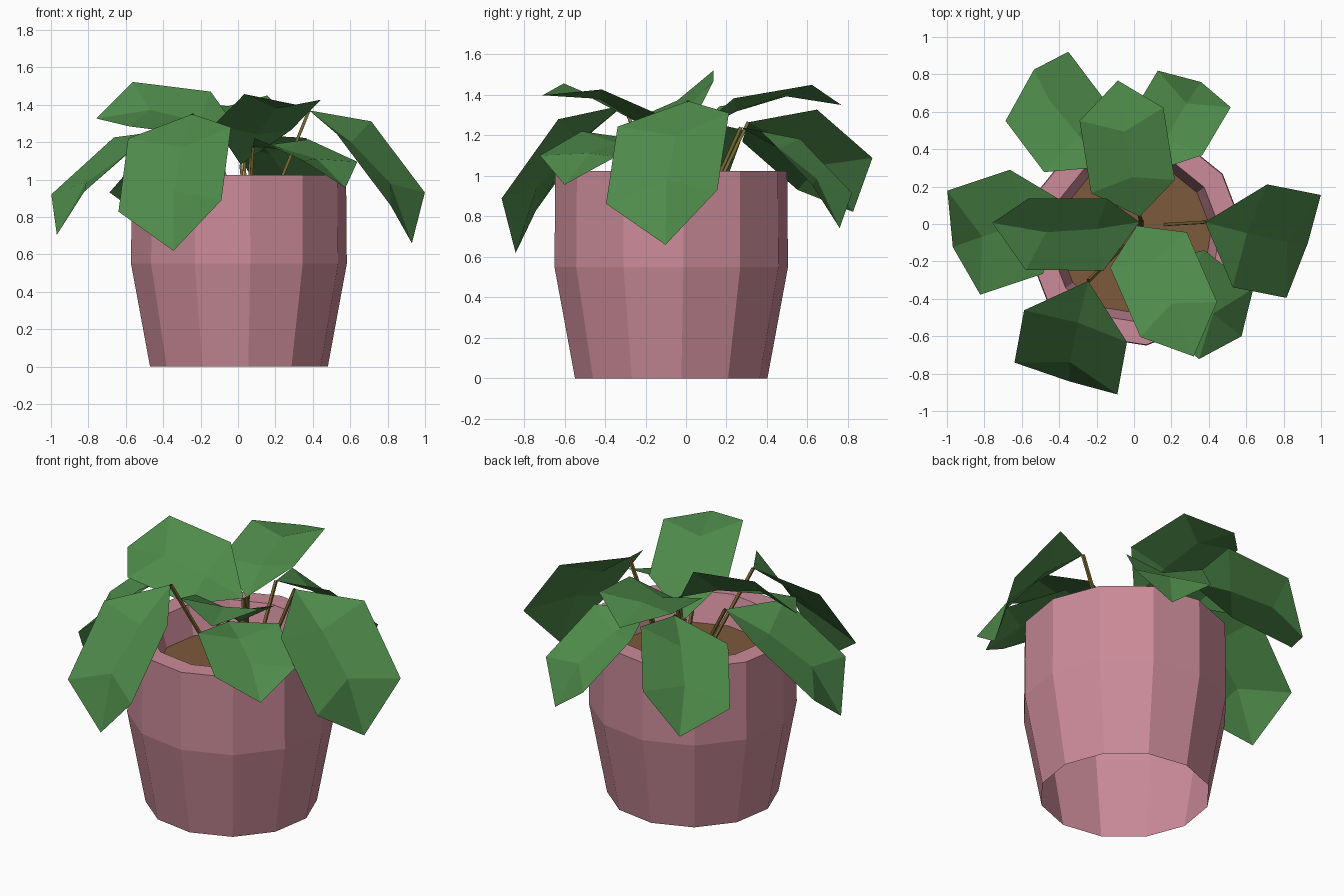
import bpy, math
from mathutils import Vector as V

if "Cube" in bpy.data.objects:
    bpy.data.objects.remove(bpy.data.objects["Cube"])

def mat(name, rgb):
    m = bpy.data.materials.new(name)
    m.diffuse_color = (*rgb, 1)
    m.use_nodes = True
    m.node_tree.nodes["Principled BSDF"].inputs["Base Color"].default_value = m.diffuse_color
    return m

pink = mat("pink_clay", (0.60, 0.26, 0.32))
green = mat("leaf_green", (0.078, 0.26, 0.07))
brown = mat("soil_brown", (0.205, 0.10, 0.045))
olive = mat("stem_olive", (0.20, 0.145, 0.035))

def make(name, verts, faces, material):
    me = bpy.data.meshes.new(name)
    me.from_pydata([tuple(v) for v in verts], [], faces)
    me.materials.append(material)
    ob = bpy.data.objects.new(name, me)
    bpy.context.collection.objects.link(ob)

SIDES, CX, CY = 12, 0.005, -0.073

def ring(r, z):
    angles = [math.radians(6 + 30 * k) for k in range(SIDES)]
    return [(CX + r * math.cos(a), CY + r * math.sin(a), z) for a in angles]

# Pot: open-bottomed lathe with a thick rim and sloping inner wall
profile = [(0.478, 0), (0.58, 0.55), (0.576, 1.025), (0.458, 1.025), (0.41, 0.85)]
verts = [v for r, z in profile for v in ring(r, z)]
faces = [(i * SIDES + k, i * SIDES + (k + 1) % SIDES,
          (i + 1) * SIDES + (k + 1) % SIDES, (i + 1) * SIDES + k)
         for i in range(len(profile) - 1) for k in range(SIDES)]
make("pot", verts, faces, pink)

# Soil disc
make("soil", ring(0.41, 0.85), [tuple(range(SIDES))], brown)

def leaf(name, base, end, side):
    """One drooping six-sided leaf: base, centre of its outer corners, half-width."""
    b, e, s = V(base), V(end), V(side)
    d = e - b
    n = d.cross(s).normalized() * d.length
    if n.z < 0:
        n = -n
    shoulder = b + d * 0.347 + n * 0.133
    tip = b + d * 1.235 - n * 0.235
    # Midrib sits below the edges, giving a shallow fold
    mid = b.lerp(e, 0.83)
    low = b.lerp(mid, 0.5).lerp(shoulder, 0.25)
    make("leaf_" + name,
         [b, shoulder + s, e + s, tip, e - s, shoulder - s, low, mid],
         [(0, 6, 1), (6, 7, 2, 1), (7, 3, 2), (0, 5, 6), (6, 5, 4, 7), (7, 4, 3)], green)

def stem(name, top):
    """Thin four-sided rod from the soil up to a leaf base."""
    b = V(top)
    root = V((.05, -.01, 0)).lerp(V((b.x, b.y, 0)), 0.35)
    root.z = 0.84
    d = (b - root).normalized()
    u = d.orthogonal().normalized() * 0.011
    w = d.cross(u)
    make("stem_" + name, [p + o for p in (root, b) for o in (u, w, -u, -w)],
         [(k, (k + 1) % 4, 4 + (k + 1) % 4, 4 + k) for k in range(4)], olive)

# Leaves around the pot, each on its own stem
def sprig(name, base, end, side):
    leaf(name, base, end, side)
    stem(name, base)

sprig("front_left", (-.245, -.305, 1.35), (-.364, -.826, .859), (-.275, .085, -.03))
sprig("right", (.38, .01, 1.37), (.907, -.12, .897), (.092, .275, .034))
sprig("left", (-.33, .09, 1.27), (-.91, -.10, .928), (-.088, .278, -.007))
sprig("upper_left", (.03, .01, 1.22), (-.571, -.055, 1.403), (.008, .192, .119))
sprig("upper_front", (.015, -.01, 1.08), (.239, -.51, 1.442), (-.205, -.094, .015))
sprig("back_left", (-.14, .307, 1.265), (-.519, .736, 1.01), (.168, .185, .079))
sprig("upper_back", (.03, .04, 1.215), (-.067, .587, 1.43), (.224, .035, .02))
sprig("back_right", (.07, .27, 1.24), (.322, .722, .935), (.195, -.098, .02))
sprig("front_right", (.08, -.21, 1.175), (.493, -.534, 1.098), (.145, .188, -.003))
